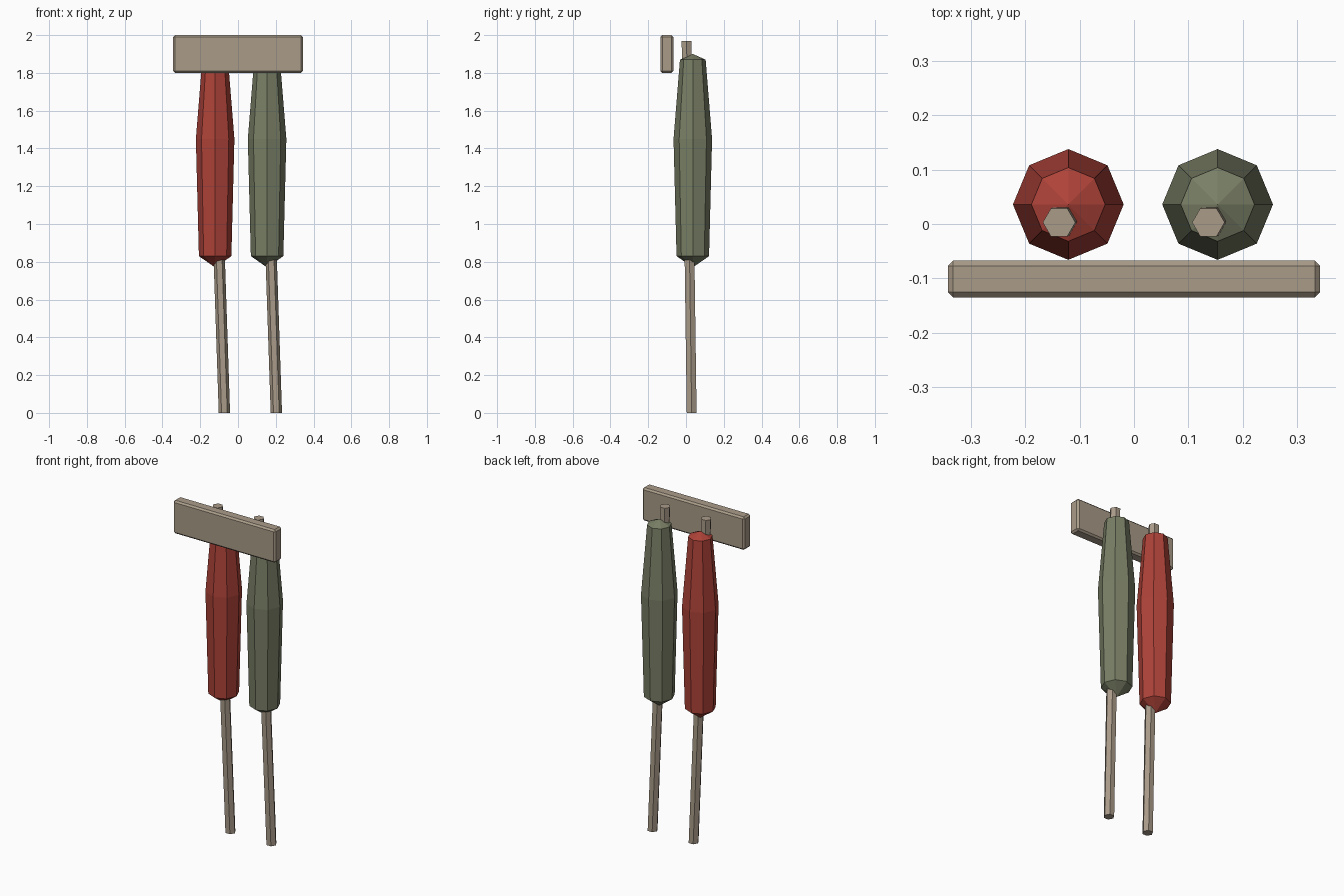
import bpy, bmesh
from math import sin, cos, pi

if "Cube" in bpy.data.objects:
    bpy.data.objects.remove(bpy.data.objects["Cube"])


def material(name, rgb):
    m = bpy.data.materials.new(name)
    m.diffuse_color = (*rgb, 1)
    m.use_nodes = True
    m.node_tree.nodes["Principled BSDF"].inputs["Base Color"].default_value = m.diffuse_color
    return m


wood = material("wood", (0.40, 0.33, 0.25))
red = material("red_cloth", (0.42, 0.055, 0.04))
green = material("green_cloth", (0.19, 0.21, 0.13))


def add_object(name, bm, mat):
    bmesh.ops.recalc_face_normals(bm, faces=bm.faces)
    mesh = bpy.data.meshes.new(name)
    bm.to_mesh(mesh)
    bm.free()
    mesh.materials.append(mat)
    obj = bpy.data.objects.new(name, mesh)
    bpy.context.collection.objects.link(obj)
    return obj


def loft(name, sides, rings, mat):
    """Skin rings (x, y, z, radius); radius 0 makes a point."""
    bm = bmesh.new()
    loops = []
    for x, y, z, r in rings:
        n = sides if r else 1
        loops.append([bm.verts.new((x + r * cos(2 * pi * i / sides),
                                    y + r * sin(2 * pi * i / sides), z))
                      for i in range(n)])
    for a, b in zip(loops, loops[1:]):
        for i in range(sides):
            j = i + 1
            quad = [a[i % len(a)], a[j % len(a)], b[j % len(b)], b[i % len(b)]]
            bm.faces.new(list(dict.fromkeys(quad)))
    for end in (loops[0], loops[-1]):
        if len(end) > 1:
            bm.faces.new(end)
    return add_object(name, bm, mat)


# Rolled cloths on slightly leaning poles
cloth_profile = [(0.77, 0), (0.83, 0.086), (1.45, 0.102), (1.87, 0.068), (1.90, 0)]
for side, cx, mat in (("left", -0.121, red), ("right", 0.154, green)):
    loft(side + "_rolled_cloth", 8, [(cx, 0.036, z, r) for z, r in cloth_profile], mat)
    loft(side + "_pole", 6, [(cx + 0.049, 0.030, 0, 0.03),
                             (cx - 0.017, 0.003, 1.97, 0.03)], wood)

# Front rack board with chamfered edges
bm = bmesh.new()
bmesh.ops.create_cube(bm, size=1)
bmesh.ops.scale(bm, vec=(0.686, 0.068, 0.2), verts=bm.verts)
bmesh.ops.translate(bm, vec=(0, -0.101, 1.9), verts=bm.verts)
board = add_object("rack_board", bm, wood)
bevel = board.modifiers.new("chamfer", "BEVEL")
bevel.width = 0.01
bevel.segments = 1
